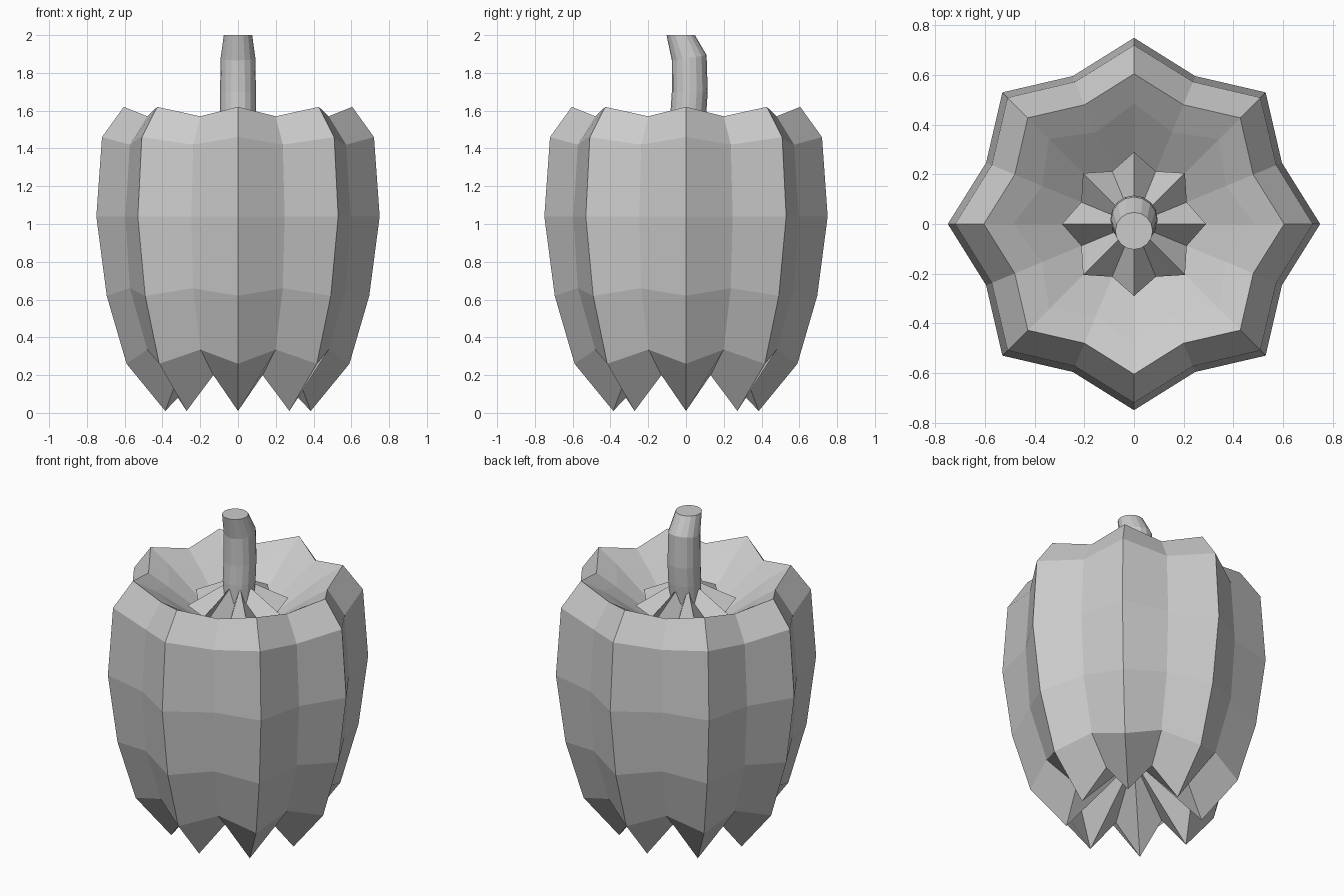
import bpy, bmesh
from math import sin, cos, pi

cube = bpy.data.objects.get("Cube")
if cube:
    bpy.data.objects.remove(cube, do_unlink=True)

grey = bpy.data.materials.new("plain_grey")
grey.use_nodes = True
colour = (0.6, 0.6, 0.6, 1)
grey.diffuse_color = colour
grey.node_tree.nodes["Principled BSDF"].inputs["Base Color"].default_value = colour


def finish(bm, name):
    bmesh.ops.recalc_face_normals(bm, faces=bm.faces)
    mesh = bpy.data.meshes.new(name)
    bm.to_mesh(mesh)
    bm.free()
    mesh.materials.append(grey)
    obj = bpy.data.objects.new(name, mesh)
    bpy.context.collection.objects.link(obj)
    return obj


def bridge(bm, a, b):
    n = len(a)
    for i in range(n):
        j = (i + 1) % n
        bm.faces.new((a[i], a[j], b[j], b[i]))


def cap(bm, ring, z):
    centre = bm.verts.new((0, 0, z))
    n = len(ring)
    for i in range(n):
        bm.faces.new((ring[i], ring[(i + 1) % n], centre))


def lobed_ring(bm, ridge, valley):
    """Sixteen points alternating between eight ridges and eight valleys."""
    ring = []
    for i in range(16):
        r, z = valley if i % 2 else ridge
        ring.append(bm.verts.new((r * cos(i * pi / 8), r * sin(i * pi / 8), z)))
    return ring


def lobed_shell(name, ridges, valleys, bottom, top):
    bm = bmesh.new()
    rings = [lobed_ring(bm, r, v) for r, v in zip(ridges, valleys)]
    for a, b in zip(rings, rings[1:]):
        bridge(bm, a, b)
    cap(bm, rings[0], bottom)
    cap(bm, rings[-1], top)
    return finish(bm, name)


# Lobed body with pointed feet, a hollow base and a sunken top
lobed_shell(
    "body",
    [(.385, .01), (.59, .26), (.695, .62), (.75, 1.04),
     (.72, 1.46), (.605, 1.62), (.485, 1.55)],
    [(.34, .2), (.52, .335), (.62, .66), (.645, 1.04),
     (.62, 1.42), (.52, 1.57), (.4, 1.49)],
    .42, 1.2)

# Folded star of leaves around the stem
lobed_shell("calyx", [(.29, 1.44), (.07, 1.56)], [(.23, 1.4), (.07, 1.47)],
            1.4, 1.5)

# Bent stem: height, forward offset, radius, tilt
bm = bmesh.new()
rings = []
for z, y, r, tilt in [(1.4, .0, .085, 0), (1.58, .012, .095, 0),
                      (1.7, .02, .095, 0), (1.88, .017, .092, .15),
                      (2, -.028, .075, 0)]:
    rings.append([bm.verts.new((r * cos(k * pi / 8), y + r * sin(k * pi / 8),
                                z + tilt * r * sin(k * pi / 8)))
                  for k in range(16)])
for a, b in zip(rings, rings[1:]):
    bridge(bm, a, b)
bm.faces.new(rings[0])
bm.faces.new(rings[-1])
finish(bm, "stem")
